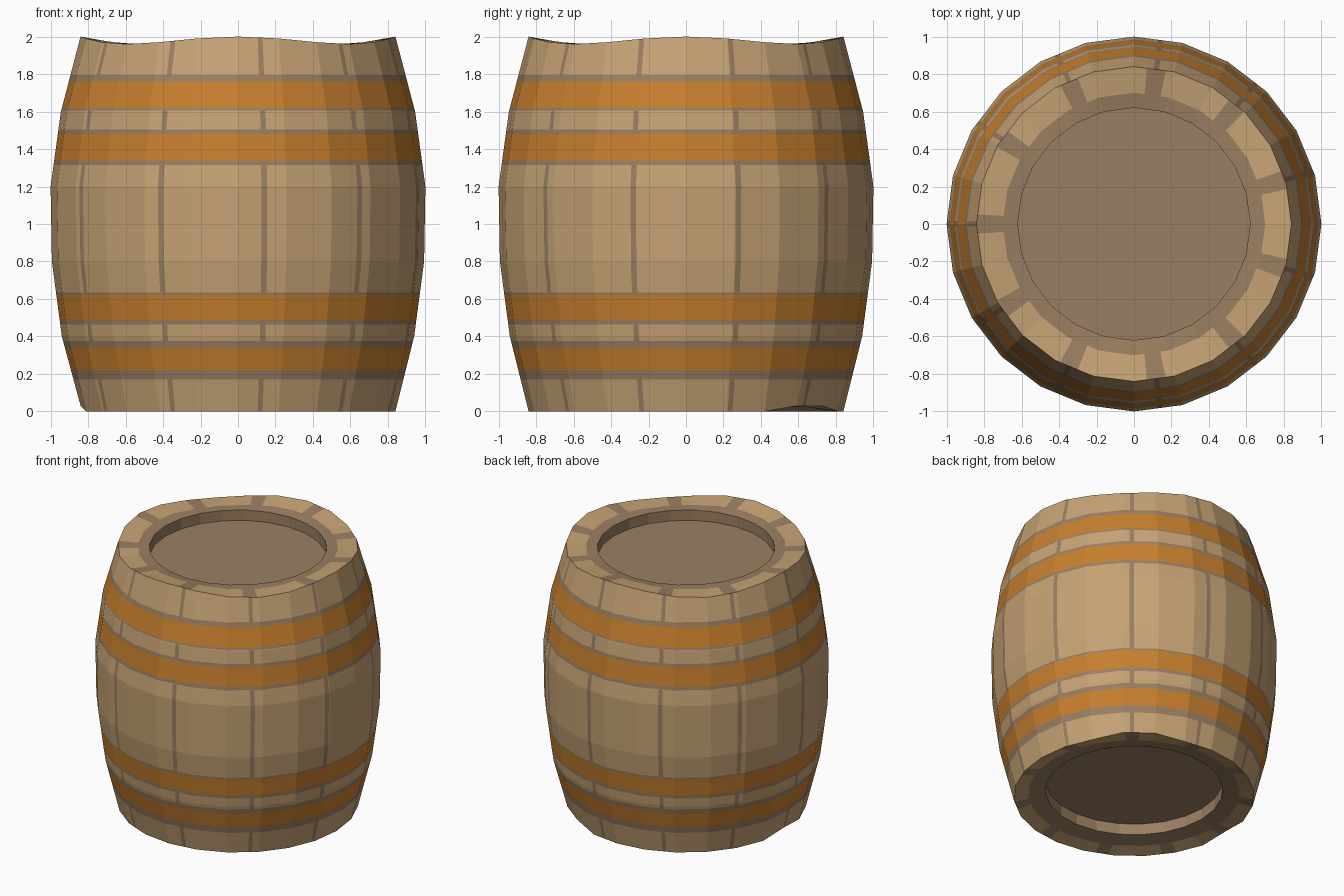
import bpy, bmesh, math
from mathutils import Vector

if "Cube" in bpy.data.objects:
    bpy.data.objects.remove(bpy.data.objects["Cube"])

SIDES, STAVES = 24, 11
JOINT0 = math.radians(-16.4)          # direction of the first joint between staves
STEP = 2 * math.pi / STAVES
HOOPS = [(0.22, 0.34), (0.49, 0.62), (1.34, 1.48), (1.62, 1.76)]
BARE = [(-1, 0.17), (0.375, 0.465), (0.635, 1.315), (1.505, 1.605), (1.795, 3)]


def material(name, rgb):
    m = bpy.data.materials.new(name)
    lin = [((c / 255 + 0.055) / 1.055) ** 2.4 for c in rgb]
    m.diffuse_color = (*lin, 1)
    m.use_nodes = True
    m.node_tree.nodes["Principled BSDF"].inputs["Base Color"].default_value = m.diffuse_color
    return m


wood = material("light_wood", (198, 163, 117))
dark = material("worn_wood", (155, 127, 98))
orange = material("orange_hoop", (199, 127, 46))


def finish(name, bm, mats):
    me = bpy.data.meshes.new(name)
    bm.to_mesh(me)
    bm.free()
    for m in mats:
        me.materials.append(m)
    ob = bpy.data.objects.new(name, me)
    bpy.context.collection.objects.link(ob)


def cut(bm, faces, co, no):
    geom = set(faces)
    for f in faces:
        geom.update(f.edges)
        geom.update(f.verts)
    bmesh.ops.bisect_plane(bm, geom=list(geom), dist=1e-5, plane_co=co, plane_no=no)


def joint_offset(a):
    """Angular distance from the nearest stave joint."""
    d = (a - JOINT0) % STEP
    return min(d, STEP - d)


# Closed profile: lower recess, lower rim, bulging wall, upper rim, upper recess
profile = [(0.62, 0.13), (0.62, 0.045), (0.74, 0.024), (0.84, 0.0), (0.94, 0.4),
           (0.993, 0.8), (1.0, 1.2), (0.945, 1.6), (0.84, 2.0), (0.70, 1.975),
           (0.62, 1.96), (0.62, 1.88)]
bm = bmesh.new()
rings = []
for i, (r, z) in enumerate(profile):
    ring = []
    for k in range(SIDES):
        a = 2 * math.pi * k / SIDES
        wave = 0.02 - 0.02 * math.cos(4 * a)      # worn, uneven rim
        dz = {8: -wave, 9: -wave * 0.4}.get(i, 0)
        if i == 3 and k in (3, 4, 12):            # chipped lower edge
            dz = 0.03
        ring.append(bm.verts.new((r * math.cos(a), r * math.sin(a), z + dz)))
    rings.append(ring)
for lo, hi in zip(rings, rings[1:]):
    for k in range(SIDES):
        n = (k + 1) % SIDES
        bm.faces.new((lo[k], lo[n], hi[n], hi[k]))


def radius(f):
    c = f.calc_center_median()
    return math.hypot(c.x, c.y)


def is_rim(f):
    return abs(f.normal.z) > 0.7


bm.normal_update()
# Cut the wall at the edges of the hoops and bare wood
for z in {v for pair in HOOPS + BARE for v in pair if 0 < v < 2}:
    wall = [f for f in bm.faces if not is_rim(f) and radius(f) > 0.75]
    cut(bm, wall, (0, 0, z), (0, 0, 1))
    bm.normal_update()

# Cut narrow joints in the wall and wider ones in the rims
for k in range(STAVES):
    for on_rim, half in ((False, math.radians(0.9)), (True, math.radians(3.5))):
        for s in (-1, 1):
            a = JOINT0 + k * STEP + s * half
            d = Vector((math.cos(a), math.sin(a), 0))
            faces = [f for f in bm.faces if is_rim(f) == on_rim and radius(f) > 0.65
                     and f.calc_center_median().dot(d) > 0.3]
            cut(bm, faces, (0, 0, 0), (-d.y, d.x, 0))
            bm.normal_update()

# Colour by height and direction
for f in bm.faces:
    c = f.calc_center_median()
    off = joint_offset(math.atan2(c.y, c.x))
    f.material_index = 1
    if is_rim(f):
        outer = radius(f) > (0.705 if c.z > 1 else 0.75)
        if outer and off > math.radians(3.5):
            f.material_index = 0
    elif radius(f) > 0.75:
        if any(a < c.z < b for a, b in HOOPS):
            f.material_index = 2
        elif any(a < c.z < b for a, b in BARE) and off > math.radians(0.9):
            f.material_index = 0
finish("barrel_staves", bm, [wood, dark, orange])

# Sunken heads closing both ends
for name, z in (("bottom_head", 0.13), ("top_head", 1.88)):
    bm = bmesh.new()
    pts = [bm.verts.new((0.62 * math.cos(2 * math.pi * k / SIDES),
                         0.62 * math.sin(2 * math.pi * k / SIDES), z)) for k in range(SIDES)]
    bm.faces.new(pts if z > 1 else pts[::-1])
    finish(name, bm, [dark])
